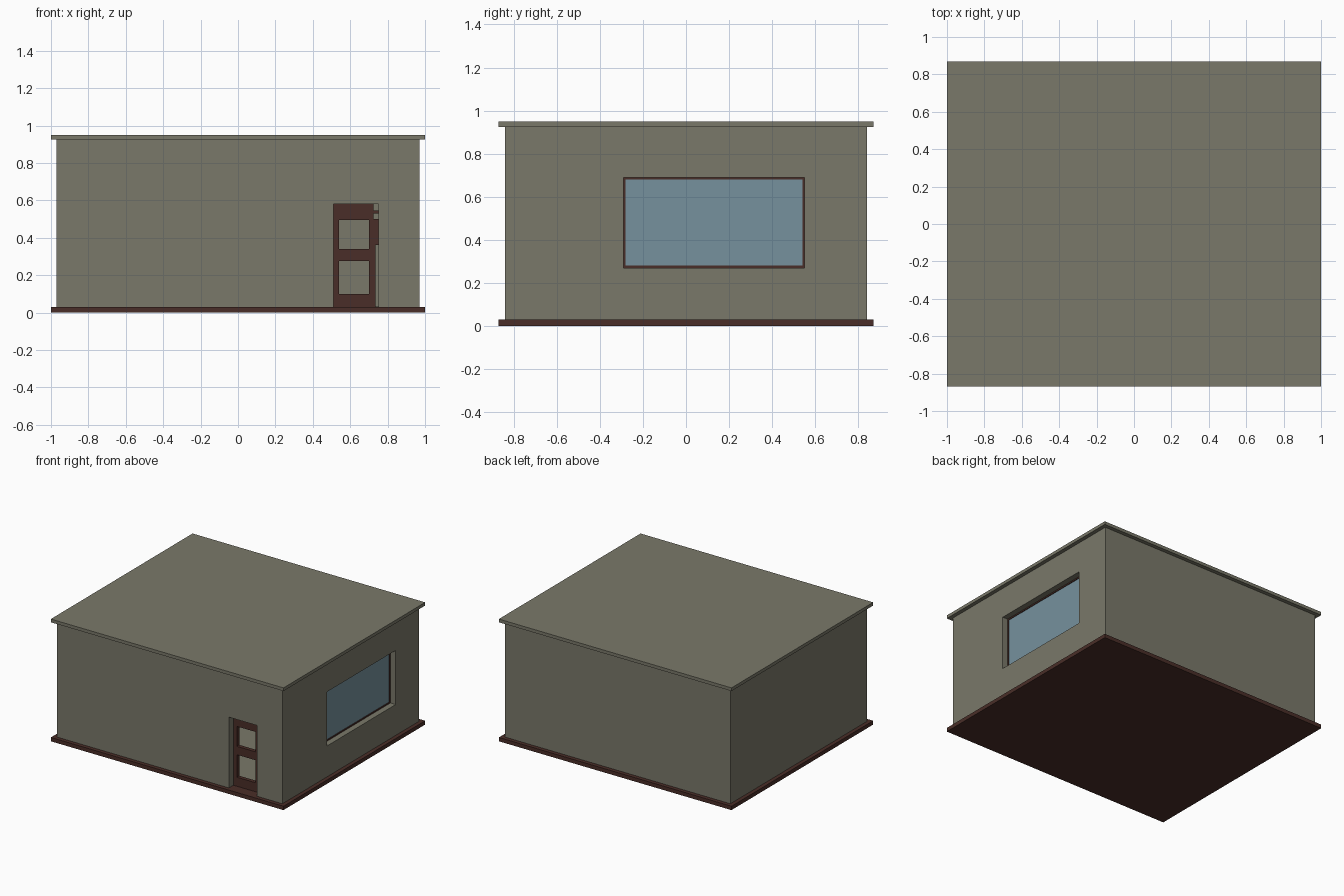
import bpy

if "Cube" in bpy.data.objects:
    bpy.data.objects.remove(bpy.data.objects["Cube"])


def material(name, rgb):
    m = bpy.data.materials.new(name)
    m.diffuse_color = (*rgb, 1.0)
    m.use_nodes = True
    m.node_tree.nodes["Principled BSDF"].inputs["Base Color"].default_value = m.diffuse_color
    return m


PLASTER = material("olive grey plaster", (0.193, 0.189, 0.142))
WOOD = material("dark brown wood", (0.068, 0.027, 0.021))
GLASS = material("blue glass", (0.18, 0.285, 0.34))


def box(name, x, y, z, mat):
    """Box from (min, max) pairs on each axis."""
    bpy.ops.mesh.primitive_cube_add(size=1)
    o = bpy.context.object
    o.name = name
    for v in o.data.vertices:
        v.co = [r[0] if c < 0 else r[1] for c, r in zip(v.co, (x, y, z))]
    o.data.materials.append(mat)
    return o


# Floor and roof slabs overhang the walls slightly
box("floor_slab", (-1, 1), (-0.87, 0.87), (0, 0.03), WOOD)
box("roof_slab", (-1, 1), (-0.87, 0.87), (0.925, 0.95), PLASTER)

# Hollow walls with a door opening (front) and a window opening (right)
T = 0.10
walls = box("walls", (-0.97, 0.97), (-0.84, 0.84), (0.03, 0.925), PLASTER)
cutters = [
    box("room_cutter", (-0.97 + T, 0.97 - T), (-0.84 + T, 0.84 - T), (-0.1, 1.1), PLASTER),
    box("door_cutter", (0.51, 0.75), (-0.95, -0.70), (-0.1, 0.58), PLASTER),
    box("window_cutter", (0.80, 1.1), (-0.29, 0.55), (0.27, 0.69), PLASTER),
]
for c in cutters:
    mod = walls.modifiers.new(c.name, "BOOLEAN")
    mod.operation = "DIFFERENCE"
    mod.solver = "EXACT"
    mod.object = c
    c.hide_render = True
    c.hide_viewport = False
    bpy.context.view_layer.objects.active = walls
    bpy.ops.object.modifier_apply(modifier=mod.name)
for c in cutters:
    bpy.data.objects.remove(c)

# Pale interior floor seen through the door
box("interior_floor", (-0.87, 0.87), (-0.74, 0.74), (0.03, 0.036), PLASTER)

# Door leaf: two stiles and three rails around two open panels
DY = (-0.785, -0.755)
for name, x in (("left", (0.51, 0.54)), ("right", (0.70, 0.725))):
    box("door_stile_" + name, x, DY, (0.03, 0.58), WOOD)
for name, z in (("bottom", (0.03, 0.10)), ("middle", (0.275, 0.34)), ("top", (0.495, 0.58))):
    box("door_rail_" + name, (0.54, 0.70), DY, z, WOOD)

# Narrow jamb beside the door
box("door_jamb_lower", (0.725, 0.735), DY, (0.03, 0.36), WOOD)
box("door_jamb_upper", (0.725, 0.75), DY, (0.36, 0.50), WOOD)
box("door_jamb_head", (0.725, 0.75), DY, (0.53, 0.545), WOOD)

# Window frame set back in the reveal
FX = (0.895, 0.925)
for name, y in (("left", (-0.29, -0.28)), ("right", (0.54, 0.55))):
    box("window_jamb_" + name, FX, y, (0.27, 0.69), WOOD)
for name, z in (("sill", (0.27, 0.28)), ("head", (0.68, 0.69))):
    box("window_" + name, FX, (-0.28, 0.54), z, WOOD)

# Glass pane with glazing bars buried inside its thickness
box("window_glass", (0.90, 0.92), (-0.28, 0.54), (0.28, 0.68), GLASS)
box("glazing_bar_vertical", (0.902, 0.918), (0.125, 0.135), (0.28, 0.68), WOOD)
box("glazing_bar_horizontal", (0.902, 0.918), (-0.28, 0.54), (0.475, 0.485), WOOD)
